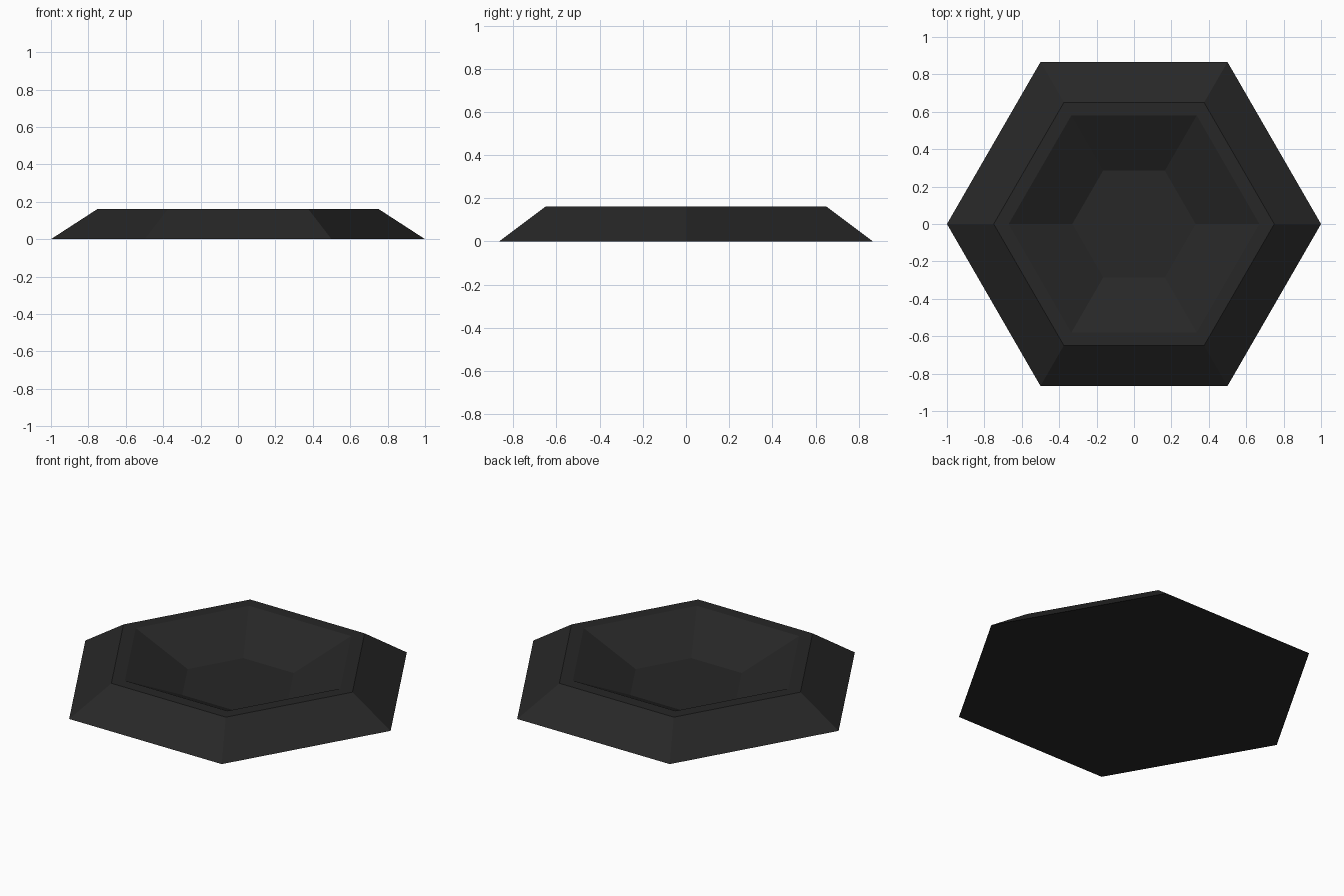
import bpy
import bmesh
from math import cos, sin, pi

cube = bpy.data.objects.get("Cube")
if cube:
    bpy.data.objects.remove(cube, do_unlink=True)

SIDES = 6

# One dark charcoal material
charcoal = bpy.data.materials.new("charcoal")
charcoal.use_nodes = True
colour = (0.02, 0.02, 0.02, 1.0)
charcoal.diffuse_color = colour
shader = next(n for n in charcoal.node_tree.nodes if n.type == "BSDF_PRINCIPLED")
shader.inputs["Base Color"].default_value = colour
shader.inputs["Roughness"].default_value = 0.8


def hexagon_ring(bm, radius, z):
    """Six corners, with two of them on the x axis."""
    return [bm.verts.new((radius * cos(2 * pi * i / SIDES),
                          radius * sin(2 * pi * i / SIDES), z))
            for i in range(SIDES)]


# Radius and height: outer base, outer rim, inner rim, sunken floor
profile = [(1.0, 0.0), (0.75, 0.162), (0.67, 0.162), (0.33, 0.01)]

bm = bmesh.new()
rings = [hexagon_ring(bm, r, z) for r, z in profile]

# Outer slopes, flat rim and inner slopes
for lower, upper in zip(rings, rings[1:]):
    for i in range(SIDES):
        j = (i + 1) % SIDES
        bm.faces.new((lower[i], lower[j], upper[j], upper[i]))

# Underside and sunken floor
bm.faces.new(rings[0][::-1])
bm.faces.new(rings[-1])
bmesh.ops.recalc_face_normals(bm, faces=bm.faces)

mesh = bpy.data.meshes.new("hexagonal_dish")
bm.to_mesh(mesh)
bm.free()
mesh.materials.append(charcoal)
dish = bpy.data.objects.new("hexagonal_dish", mesh)
bpy.context.collection.objects.link(dish)
